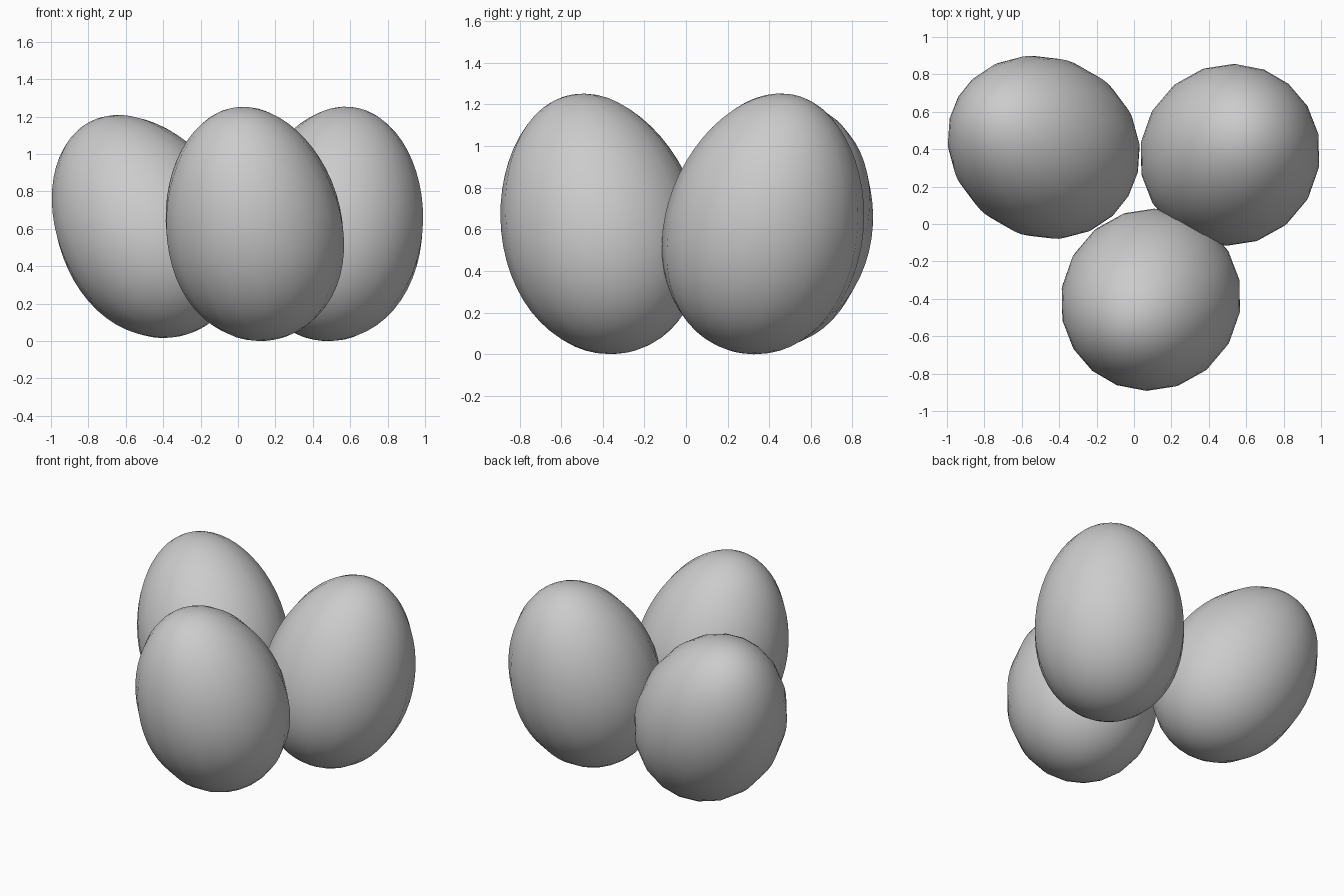
import bpy
from mathutils import Vector

if "Cube" in bpy.data.objects:
    bpy.data.objects.remove(bpy.data.objects["Cube"])

HALF_LENGTH = 0.638   # egg half length along its own axis
RADIUS = 0.476        # egg radius at the middle
TAPER = 0.08          # how much narrower the top is than the bottom


def make_egg(name, centre, axis):
    """An egg whose pointed end leans along the given axis."""
    bpy.ops.mesh.primitive_uv_sphere_add(segments=18, ring_count=28, radius=1)
    egg = bpy.context.object
    egg.name = name
    turn = Vector((0, 0, 1)).rotation_difference(Vector(axis).normalized())
    for v in egg.data.vertices:
        r = RADIUS * (1 - TAPER * v.co.z)
        v.co = turn @ Vector((v.co.x * r, v.co.y * r, v.co.z * HALF_LENGTH))
    # place by the middle of its bounds
    mid = [(min(c) + max(c)) / 2 for c in zip(*(v.co for v in egg.data.vertices))]
    egg.location = Vector(centre) - Vector(mid)
    bpy.ops.object.shade_smooth()
    return egg


# Three eggs leaning away from each other
make_egg("front_egg", (0.09, -0.405, 0.626), (-0.165, -0.235, 0.957))
make_egg("back_right_egg", (0.513, 0.37, 0.626), (0.165, 0.225, 0.96))
make_egg("back_left_egg", (-0.483, 0.41, 0.612), (-0.459, 0.27, 0.846))
